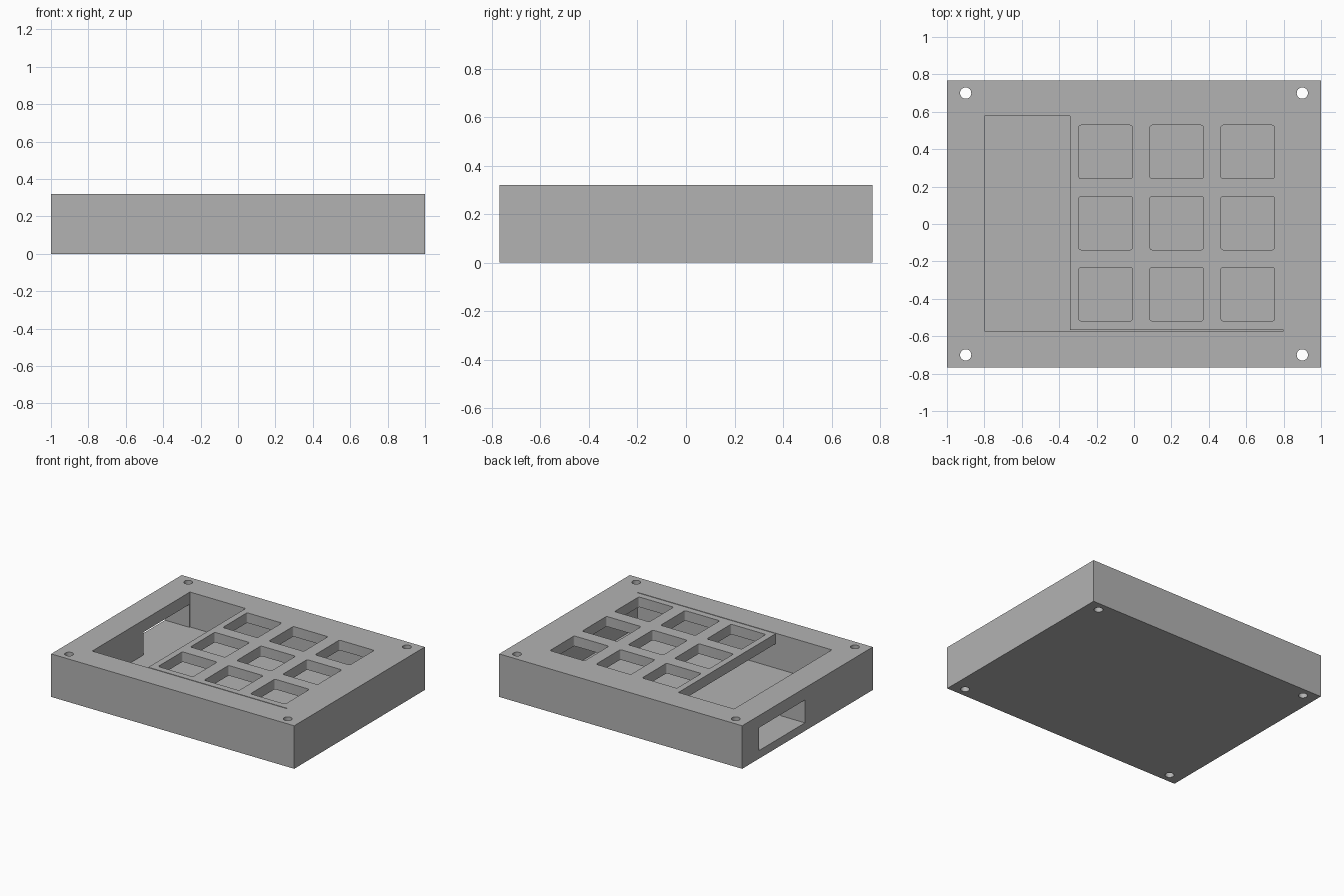
import bpy
import bmesh
from math import radians

WIDTH, DEPTH, HEIGHT = 2.0, 1.535, 0.32
FLOOR = 0.06

if "Cube" in bpy.data.objects:
    bpy.data.objects.remove(bpy.data.objects["Cube"], do_unlink=True)

grey = bpy.data.materials.new("plain_grey")
grey.use_nodes = True
grey.diffuse_color = (0.45, 0.45, 0.45, 1)
grey.node_tree.nodes["Principled BSDF"].inputs["Base Color"].default_value = grey.diffuse_color


def box(name, x, y, z, corner=0):
    """Box from (low, high) ranges, with optional rounded vertical corners."""
    bm = bmesh.new()
    bmesh.ops.create_cube(bm, size=1)
    for v in bm.verts:
        v.co = [r[1] if c > 0 else r[0] for c, r in zip(v.co, (x, y, z))]
    if corner:
        upright = [e for e in bm.edges
                   if abs(e.verts[0].co.z - e.verts[1].co.z) > 0.01]
        bmesh.ops.bevel(bm, geom=upright, offset=corner, segments=4,
                        profile=0.5, affect='EDGES')
    mesh = bpy.data.meshes.new(name)
    bm.to_mesh(mesh)
    bm.free()
    mesh.materials.append(grey)
    obj = bpy.data.objects.new(name, mesh)
    bpy.context.collection.objects.link(obj)
    return obj


def cut(target, cutter):
    """Subtract the cutter and discard it."""
    mod = target.modifiers.new("cut", 'BOOLEAN')
    mod.operation = 'DIFFERENCE'
    mod.solver = 'EXACT'
    mod.object = cutter
    select(target)
    bpy.ops.object.modifier_apply(modifier=mod.name)
    bpy.data.objects.remove(cutter, do_unlink=True)


def select(obj):
    bpy.ops.object.select_all(action='DESELECT')
    obj.select_set(True)
    bpy.context.view_layer.objects.active = obj


# Case with its hollow and the cable opening in the side wall
case = box("case", (-WIDTH / 2, WIDTH / 2), (-DEPTH / 2, DEPTH / 2), (0, HEIGHT))
cut(case, box("hollow_cutter", (-0.8, 0.8), (-0.572, 0.578), (FLOOR, 0.5)))
cut(case, box("opening_cutter", (-1.1, -0.7), (0.03, 0.57), (FLOOR, 0.23)))

# Screw holes through the four corners
for x in (-0.9, 0.9):
    for y in (-0.7, 0.7):
        bpy.ops.mesh.primitive_cylinder_add(vertices=32, radius=0.03, depth=1,
                                            location=(x, y, 0))
        cut(case, bpy.context.object)

# Key plate over the hollow, leaving a fine gap along the front
plate = box("key_plate", (-0.342, 0.8), (-0.566, 0.578), (HEIGHT - 0.075, HEIGHT))
KEY, PITCH = 0.143, 0.38
for column in range(3):
    for row in range(3):
        x = -0.152 + column * PITCH
        y = -0.375 + row * PITCH
        cut(plate, box("key_cutter", (x - KEY, x + KEY), (y - KEY, y + KEY),
                       (0.1, 0.5), corner=0.012))

for part in (case, plate):
    select(part)
    bpy.ops.object.shade_smooth_by_angle(angle=radians(30))
